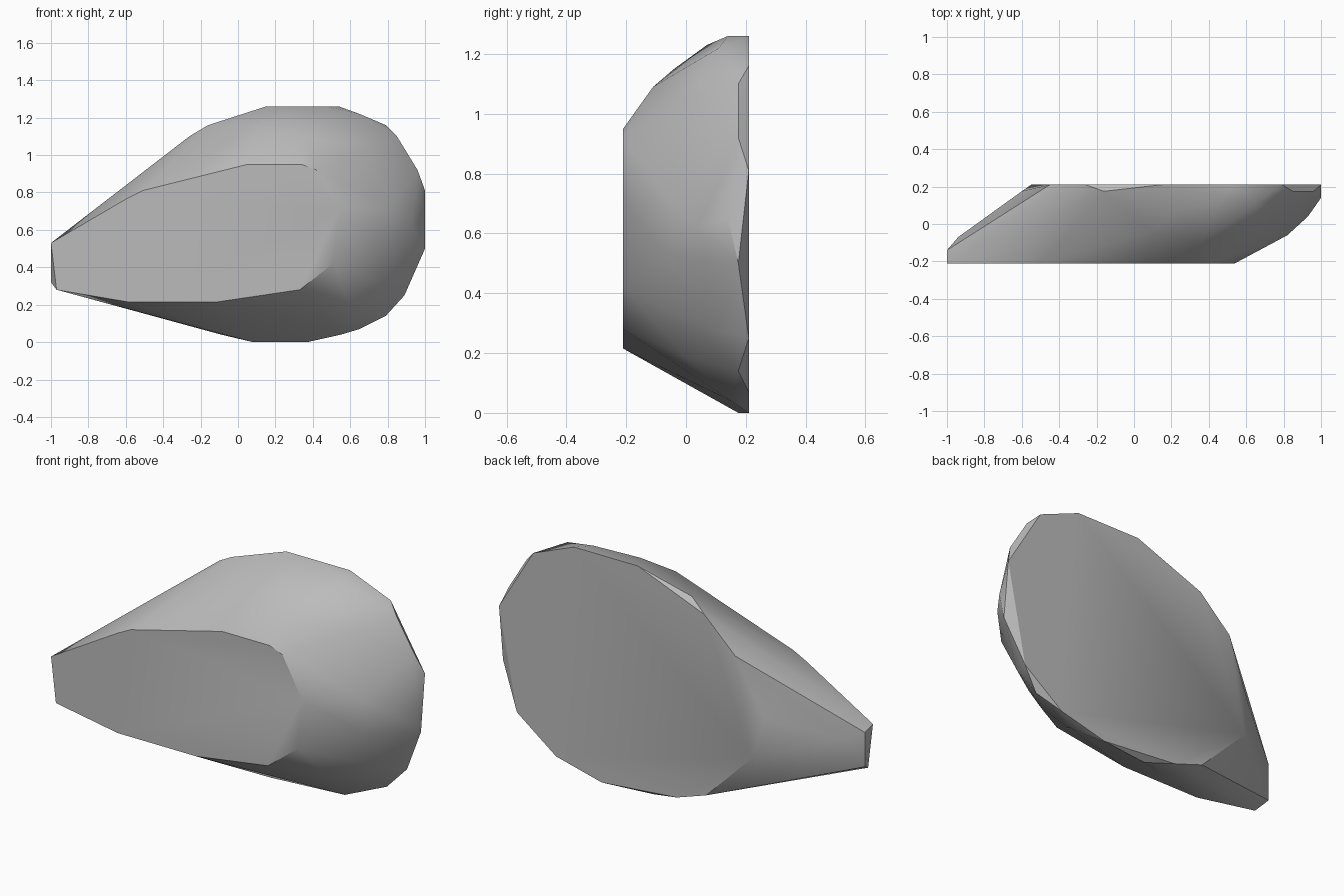
import bpy
import bmesh
import math

# Remove only the default object
default_cube = bpy.data.objects.get("Cube")
if default_cube:
    bpy.data.objects.remove(default_cube, do_unlink=True)

FRONT, BACK, BEVEL = -0.21, 0.21, 0.175


def plain_material(name, grey):
    material = bpy.data.materials.new(name)
    material.use_nodes = True
    colour = (grey, grey, grey, 1)
    material.diffuse_color = colour
    shader = material.node_tree.nodes["Principled BSDF"]
    shader.inputs["Base Color"].default_value = colour
    return material


def at_depth(y, outline):
    """Place an x, z outline at one depth."""
    return [(x, y, z) for x, z in outline]


def wrapped_stone(name, points, material):
    """Wrap a convex skin around the guide points and soften shallow edges."""
    bm = bmesh.new()
    for point in points:
        bm.verts.new(point)
    bmesh.ops.convex_hull(bm, input=bm.verts[:], use_existing_faces=False)
    loose = [v for v in bm.verts if not v.link_faces]
    bmesh.ops.delete(bm, geom=loose, context="VERTS")
    # Merge the flat front and back caps into single faces
    bmesh.ops.dissolve_limit(bm, angle_limit=math.radians(0.5),
                             verts=bm.verts[:], edges=bm.edges[:])
    bmesh.ops.recalc_face_normals(bm, faces=bm.faces[:])
    mesh = bpy.data.meshes.new(name)
    bm.to_mesh(mesh)
    bm.free()
    mesh.materials.append(material)
    stone = bpy.data.objects.new(name, mesh)
    bpy.context.scene.collection.objects.link(stone)
    bpy.ops.object.select_all(action="DESELECT")
    stone.select_set(True)
    bpy.context.view_layer.objects.active = stone
    bpy.ops.object.shade_smooth_by_angle(angle=math.radians(30))
    return stone


# Flat back cap
back_cap = at_depth(BACK, [
    (1, .81), (.89, .25), (.65, .07), (.37, 0), (-.09, .04), (-.27, .1),
    (-.55, .38), (-.45, .92), (-.26, 1.1), (.15, 1.26), (.54, 1.26), (.79, 1.16)])

# Flat front cap, reaching out to the narrow tip
front_cap = at_depth(FRONT, [
    (-1, .53), (-.97, .28), (-.59, .215), (-.11, .215), (.33, .28), (.51, .42),
    (.54, .7), (.42, .92), (.34, .95), (.05, .95), (-.51, .81), (-.59, .77)])

# Chipped corners just in front of the back cap
back_chips = at_depth(BEVEL, [
    (.85, 1.1), (.96, .92), (1, .5), (.79, .14), (.08, 0), (-.16, 1.16), (-.6, .6)])

# Narrow tip
tip = [(-1, -.14, .32), (-1, -.14, .51), (-.94, -.07, .48)]

# Rounded crown, broad end and underside
crown = [(.47, .14, 1.26), (.65, .11, 1.22), (.23, .07, 1.23), (.09, -.04, 1.15),
         (.35, -.11, 1.09), (.7, 0, 1.05)]
broad_end = [(1, .14, .65), (.93, .04, .62), (.82, -.06, .53), (.82, -.06, .72),
             (.85, .1, .28)]
underside = [(.55, .15, .04), (.6, 0, .19)]

stone_grey = plain_material("stone grey", 0.5)
wrapped_stone("stone", back_cap + front_cap + back_chips + tip
              + crown + broad_end + underside, stone_grey)
